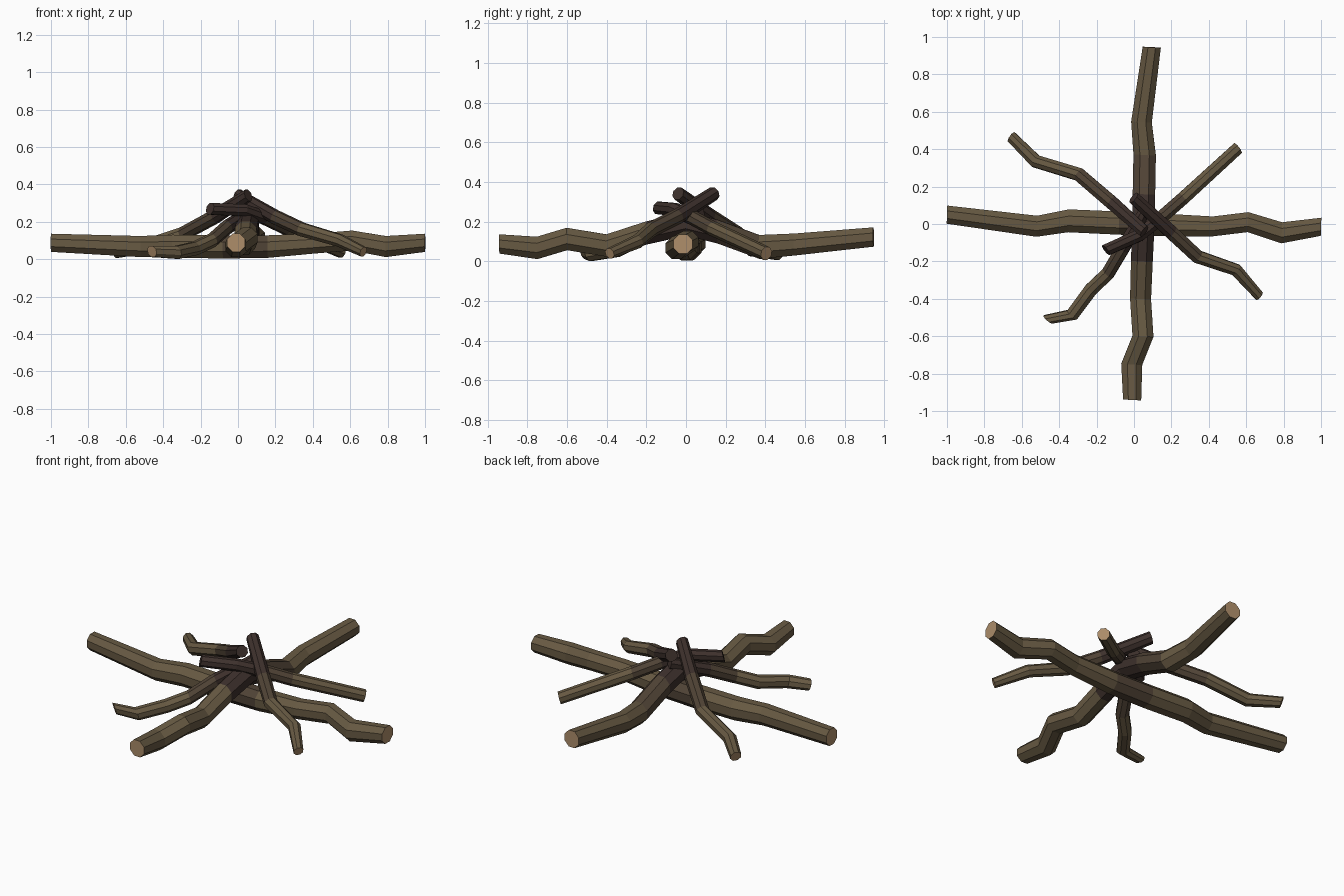
import bpy, bmesh, math
from mathutils import Vector

if "Cube" in bpy.data.objects:
    bpy.data.objects.remove(bpy.data.objects["Cube"])


def material(name, rgb):
    m = bpy.data.materials.new(name)
    m.diffuse_color = (*rgb, 1)
    m.use_nodes = True
    m.node_tree.nodes["Principled BSDF"].inputs["Base Color"].default_value = m.diffuse_color
    return m


MATS = [material("bark_brown", (0.135, 0.100, 0.055)),
        material("scorched_bark", (0.080, 0.056, 0.036)),
        material("charred_wood", (0.047, 0.030, 0.025)),
        material("cut_wood", (0.42, 0.27, 0.145))]
SLOT = {"b": 0, "s": 1, "c": 2, "w": 3}
SIDES = 8


def log(name, points, colours):
    """Crooked log: points are (x, y, z, radius); one colour letter for the
    first cap, each segment and the last cap. Rings face the overall direction."""
    axis = (Vector(points[-1][:3]) - Vector(points[0][:3])).normalized()
    u = axis.cross(Vector((0, 0, 1))).normalized()
    v = u.cross(axis)
    bm = bmesh.new()
    rings = []
    for x, y, z, r in points:
        ring = []
        for i in range(SIDES):
            a = math.tau * (i + 0.5) / SIDES
            ring.append(bm.verts.new(Vector((x, y, z)) + (u * math.cos(a) + v * math.sin(a)) * r * 1.05))
        rings.append(ring)
    bm.faces.new(rings[0]).material_index = SLOT[colours[0]]
    bm.faces.new(rings[-1]).material_index = SLOT[colours[-1]]
    for k, (lo, hi) in enumerate(zip(rings, rings[1:])):
        for i in range(SIDES):
            j = (i + 1) % SIDES
            bm.faces.new((lo[i], lo[j], hi[j], hi[i])).material_index = SLOT[colours[k + 1]]
    bmesh.ops.recalc_face_normals(bm, faces=bm.faces)
    me = bpy.data.meshes.new(name)
    bm.to_mesh(me)
    bm.free()
    for m in MATS:
        me.materials.append(m)
    bpy.context.collection.objects.link(bpy.data.objects.new(name, me))


# Bottom log, left to right
log("bottom_log", [(-1, .05, .088, .05), (-.52, -.012, .068, .058), (-.35, .017, .07, .063),
                   (-.08, .005, .066, .064), (.16, -.005, .068, .062), (.42, -.013, .085, .055),
                   (.61, .01, .1, .055), (.79, -.047, .068, .058), (1, -.015, .088, .05)],
    "wbbbsbbbbw")

# Log lying over it, front to back
log("crossing_log", [(-.01, -.94, .088, .05), (-.012, -.75, .068, .058), (.048, -.6, .113, .058),
                     (.035, -.4, .08, .058), (.042, -.2, .143, .06), (.05, 0, .19, .062),
                     (.053, .16, .15, .062), (.057, .37, .073, .062), (.04, .545, .085, .057),
                     (.095, .945, .123, .05)],
    "wbbbbccsbbw")

# Thin sticks leaning on the centre, outer end to inner end
log("front_right_stick", [(.67, -.385, .04, .027), (.545, -.245, .1, .034), (.34, -.175, .16, .037),
                          (.2, -.045, .225, .038), (-.002, .14, .342, .034)], "wbbscc")
log("back_right_stick", [(.555, .405, .04, .034), (.26, .135, .165, .036), (.14, .03, .222, .036),
                         (.03, -.06, .262, .034), (-.15, -.14, .27, .033)], "wbsccc")
log("back_left_stick", [(-.655, .465, .036, .031), (-.525, .335, .06, .036), (-.295, .265, .135, .037),
                        (-.12, .115, .23, .038), (.055, -.04, .342, .033)], "wbbscc")
log("front_left_stick", [(-.46, -.51, .042, .032), (-.33, -.485, .036, .036), (-.23, -.35, .058, .037),
                         (-.14, -.265, .1, .037), (-.06, -.13, .17, .038), (.06, .07, .25, .033)],
    "wbbbscc")
